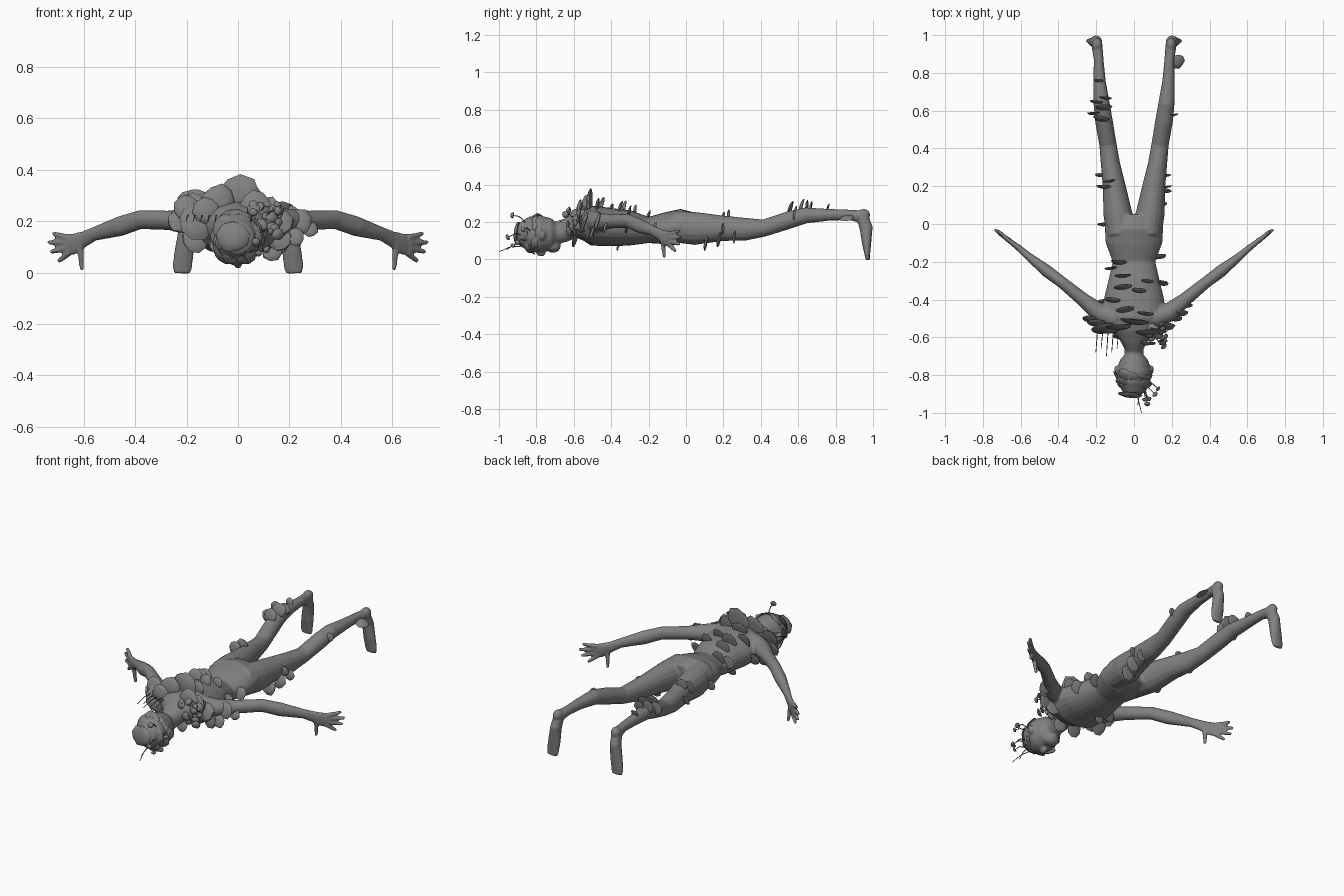
import bpy, bmesh, math, random
from mathutils import Vector, Matrix

random.seed(4)
default = bpy.data.objects.get("Cube")
if default:
    bpy.data.objects.remove(default, do_unlink=True)

grey = bpy.data.materials.new("stone grey")
grey.use_nodes = True
colour = (0.22, 0.22, 0.22, 1)
grey.diffuse_color = colour
grey.node_tree.nodes["Principled BSDF"].inputs["Base Color"].default_value = colour

X, Y, Z = Vector((1, 0, 0)), Vector((0, 1, 0)), Vector((0, 0, 1))


def finish(bm, name):
    """Turn a bmesh into a named, shaded object."""
    bmesh.ops.recalc_face_normals(bm, faces=bm.faces[:])
    mesh = bpy.data.meshes.new(name)
    bm.to_mesh(mesh)
    bm.free()
    mesh.materials.append(grey)
    obj = bpy.data.objects.new(name, mesh)
    bpy.context.collection.objects.link(obj)
    bpy.ops.object.select_all(action='DESELECT')
    obj.select_set(True)
    bpy.context.view_layer.objects.active = obj
    bpy.ops.object.shade_smooth_by_angle(angle=math.radians(40))
    return obj


def loft(bm, rings, ref=X, sides=16, side=1):
    """Skin elliptical rings (x, y, z, radius along ref, other radius)."""
    pts = [Vector((r[0] * side, r[1], r[2])) for r in rings]
    loops = []
    for i, (p, r) in enumerate(zip(pts, rings)):
        t = (pts[min(i + 1, len(pts) - 1)] - pts[max(i - 1, 0)]).normalized()
        a = (ref - t * ref.dot(t)).normalized()
        b = t.cross(a)
        loops.append([bm.verts.new(p + a * r[3] * math.cos(k * math.tau / sides)
                                   + b * r[4] * math.sin(k * math.tau / sides))
                      for k in range(sides)])
    for lo, hi in zip(loops, loops[1:]):
        for k in range(sides):
            n = (k + 1) % sides
            bm.faces.new((lo[k], lo[n], hi[n], hi[k]))
    bm.faces.new(loops[0])
    bm.faces.new(loops[-1])


def ball(bm, centre, size):
    m = Matrix.Translation(centre) @ Matrix.Diagonal((*size, 1))
    bmesh.ops.create_uvsphere(bm, u_segments=16, v_segments=10, radius=1, matrix=m)


def cap(bm, centre, normal, out, r, thick=0.3):
    """Domed fungus plate with a flatter underside and a ragged rim."""
    n = normal.normalized()
    o = (out - n * out.dot(n)).normalized()
    m = Matrix((o.cross(n), o, n)).transposed()
    verts = bmesh.ops.create_uvsphere(bm, u_segments=9, v_segments=6, radius=1)["verts"]
    for v in verts:
        c = v.co.copy()
        ragged = random.uniform(0.9, 1.08)
        c = Vector((c.x * ragged, c.y * ragged * 0.95, c.z * thick * (1 if c.z > 0 else 0.3)))
        v.co = Vector(centre) + m @ (c * r)


def stalk(bm, start, end, r=0.003, head=0.0):
    """Thin bent stem, with an optional mushroom cap on its end."""
    a, b = Vector(start), Vector(end)
    mid = (a + b) / 2 + Z * 0.012
    loft(bm, [(*a, r, r), (*mid, r, r), (*b, r * 0.7, r * 0.7)], X + Z * 0.3, 6)
    if head:
        cap(bm, b, b - mid, Vector((0.3, 0.5, 0.9)), head, 0.8)


# Torso and neck
torso = [(0, y, z, rx, rz) for y, z, rx, rz in (
    (.05, .18, .1, .07), (-.02, .18, .155, .09), (-.1, .166, .15, .087),
    (-.2, .157, .113, .07), (-.3, .167, .136, .094), (-.4, .172, .16, .102),
    (-.5, .18, .17, .107), (-.56, .185, .135, .082), (-.61, .172, .077, .062),
    (-.66, .145, .05, .056), (-.72, .135, .05, .055))]
body = bmesh.new()
loft(body, torso, sides=24)

# Head, face down
loft(body, [(0, y, .135, rx, rz) for y, rx, rz in (
    (-.68, .04, .05), (-.72, .075, .085), (-.78, .092, .1), (-.84, .088, .093),
    (-.89, .06, .062), (-.91, .02, .02))], sides=20)
ball(body, (0, -.71, .07), (.045, .04, .035))
ball(body, (0, -.775, .035), (.016, .026, .02))

leg = [(.075, -.06, .175, .07, .085), (.085, .05, .165, .077, .088),
       (.105, .2, .166, .061, .068), (.125, .32, .161, .051, .061),
       (.138, .42, .168, .046, .046), (.16, .55, .21, .047, .047),
       (.172, .64, .235, .043, .043), (.183, .76, .238, .033, .032),
       (.187, .87, .238, .026, .028), (.195, .94, .23, .029, .038),
       (.2, .963, .17, .031, .036), (.21, .966, .08, .038, .024),
       (.217, .97, .02, .039, .014), (.218, .972, -.003, .032, .011)]
arm = [(.1, -.5, .2, .065, .06), (.19, -.465, .2, .05, .05),
       (.27, -.4, .203, .038, .037), (.38, -.31, .206, .037, .031),
       (.46, -.25, .18, .039, .033), (.56, -.17, .15, .027, .021),
       (.6, -.135, .13, .032, .017), (.645, -.1, .11, .043, .014),
       (.67, -.08, .105, .037, .012)]
# Finger root and tip, thumb last
fingers = [((.66, -.09, .135), (.72, -.035, .152)), ((.665, -.085, .115), (.738, -.028, .118)),
           ((.665, -.085, .095), (.73, -.035, .08)), ((.655, -.09, .08), (.7, -.055, .042)),
           ((.615, -.125, .105), (.607, -.115, .008))]
for side in (1, -1):
    loft(body, leg, side=side)
    loft(body, arm, Z, side=side)
    ball(body, (side * .195, .95, .238), (.028, .035, .032))
    ball(body, (side * .093, -.77, .13), (.012, .02, .025))
    for root, tip in fingers:
        loft(body, [(*root, .015, .014), (*tip, .009, .009)], Vector((1, -1, 0.2)), 8, side)

# Fuse the limbs into one smooth skin
skin = finish(body, "body")
fuse = skin.modifiers.new("fuse", 'REMESH')
fuse.mode = 'VOXEL'
fuse.voxel_size = 0.0065
fuse.use_smooth_shade = True
soften = skin.modifiers.new("soften", 'SMOOTH')
soften.factor = 0.5
soften.iterations = 3


def shelf(bm, rings, y, degrees, r, side=1):
    """Fungus shelf jutting out of a lofted part at a given angle around it."""
    rings = sorted(rings, key=lambda q: q[1])
    for lo, hi in zip(rings, rings[1:]):
        if lo[1] <= y <= hi[1]:
            f = (y - lo[1]) / (hi[1] - lo[1])
            x, _, z, rx, rz = [p + (q - p) * f for p, q in zip(lo, hi)]
            break
    a = math.radians(degrees)
    out = Vector((math.cos(a), 0, math.sin(a)))
    centre = Vector((side * x + rx * out.x, y, z + rz * out.z)) + out * r * 0.25
    tilt = Vector((random.uniform(-.2, .2), -1, random.uniform(0, .35)))
    cap(bm, centre, tilt, out, r)


# Shelves over the back, shoulders and flanks: (y, angle, radius)
growth = bmesh.new()
for spec in ((-.51, 88, .08), (-.54, 118, .07), (-.56, 145, .06), (-.55, 172, .075),
             (-.57, 60, .06), (-.56, 35, .055), (-.54, 8, .06), (-.47, 70, .045),
             (-.45, 105, .05), (-.4, 130, .045), (-.35, 80, .04), (-.33, 112, .05),
             (-.3, 60, .035), (-.27, 115, .045), (-.2, 130, .045), (-.23, 160, .04),
             (-.31, 5, .04), (-.17, 0, .04), (-.5, 205, .055), (-.5, 335, .05),
             (-.41, 190, .04), (-.36, 250, .03), (-.59, 290, .04), (-.59, 235, .05)):
    shelf(growth, torso, *spec)
# Plates on the upper arms
for x, y, z, r in ((.24, -.47, .2, .05), (.28, -.43, .17, .035), (.22, -.5, .14, .04),
                   (-.23, -.5, .2, .05), (-.2, -.52, .25, .055)):
    cap(growth, (x, y, z), Vector((.2 * x, -1, .3)), Vector((x, 0, .1)), r)
finish(growth, "back_fungus")

# Shelves on the legs: (y, angle, radius)
growth = bmesh.new()
for spec in ((0, 190, .035), (.2, 140, .04), (.23, 110, .035), (.26, 180, .03),
             (.56, 100, .045), (.59, 150, .04), (.62, 80, .045), (.65, 120, .04),
             (.67, 60, .035), (.76, 95, .025)):
    shelf(growth, leg, *spec, side=-1)
for spec in ((.11, 300, .045), (.18, 315, .045), (.26, 320, .035), (.2, 0, .03), (.58, 20, .025)):
    shelf(growth, leg, *spec)
cap(growth, (.23, .86, .22), Vector((.4, -.2, 1)), Vector((.3, -1, 0)), .04)
finish(growth, "leg_fungus")

# Caps crowding the crown, with one broad plate over the top of the head
growth = bmesh.new()
cap(growth, (-.02, -.9, .14), Vector((-.1, -1, .1)), Z, .068)
for i in range(30):
    a = i * 2.4
    lean = random.uniform(-.1, .75)
    out = Vector((math.cos(a), -lean, math.sin(a))).normalized()
    centre = Vector((0, -.8, .135)) + Vector((out.x * .09, out.y * .1, out.z * .092))
    cap(growth, centre, out + Vector((0, -.6, 0)), Y, random.uniform(.018, .042))
finish(growth, "head_fungus")

# Small clustered caps beside the neck and shoulder
growth = bmesh.new()
for i in range(24):
    offset = Vector([random.uniform(-1, 1) for _ in range(3)])
    centre = Vector((.11, -.59, .2)) + Vector((offset.x * .055, offset.y * .045, offset.z * .07))
    cap(growth, centre, offset + Vector((.3, -1.2, .2)), Z, random.uniform(.015, .028), .5)
finish(growth, "shoulder_cluster")

# Stalked mushrooms and trailing threads
growth = bmesh.new()
for start, end, size in (((.05, -.86, .2), (.06, -.925, .235), .018),
                         ((.06, -.87, .13), (.07, -.95, .12), .018),
                         ((.07, -.86, .1), (.11, -.9, .09), .016),
                         ((.05, -.88, .08), (.08, -.925, .075), .014),
                         ((.08, -.83, .15), (.125, -.87, .16), .015),
                         ((.11, -.6, .22), (.155, -.645, .24), .02)):
    stalk(growth, start, end, head=size)
stalk(growth, (.01, -.88, .07), (.04, -1, .04), .0025)
stalk(growth, (.03, -.88, .08), (.02, -.96, .05), .0025)
for i in range(5):
    x = -.08 - i * .028
    stalk(growth, (x, -.55, .22), (x - .01, -.66 - .02 * (i % 3), .2), .0025)
finish(growth, "stalks_and_threads")
